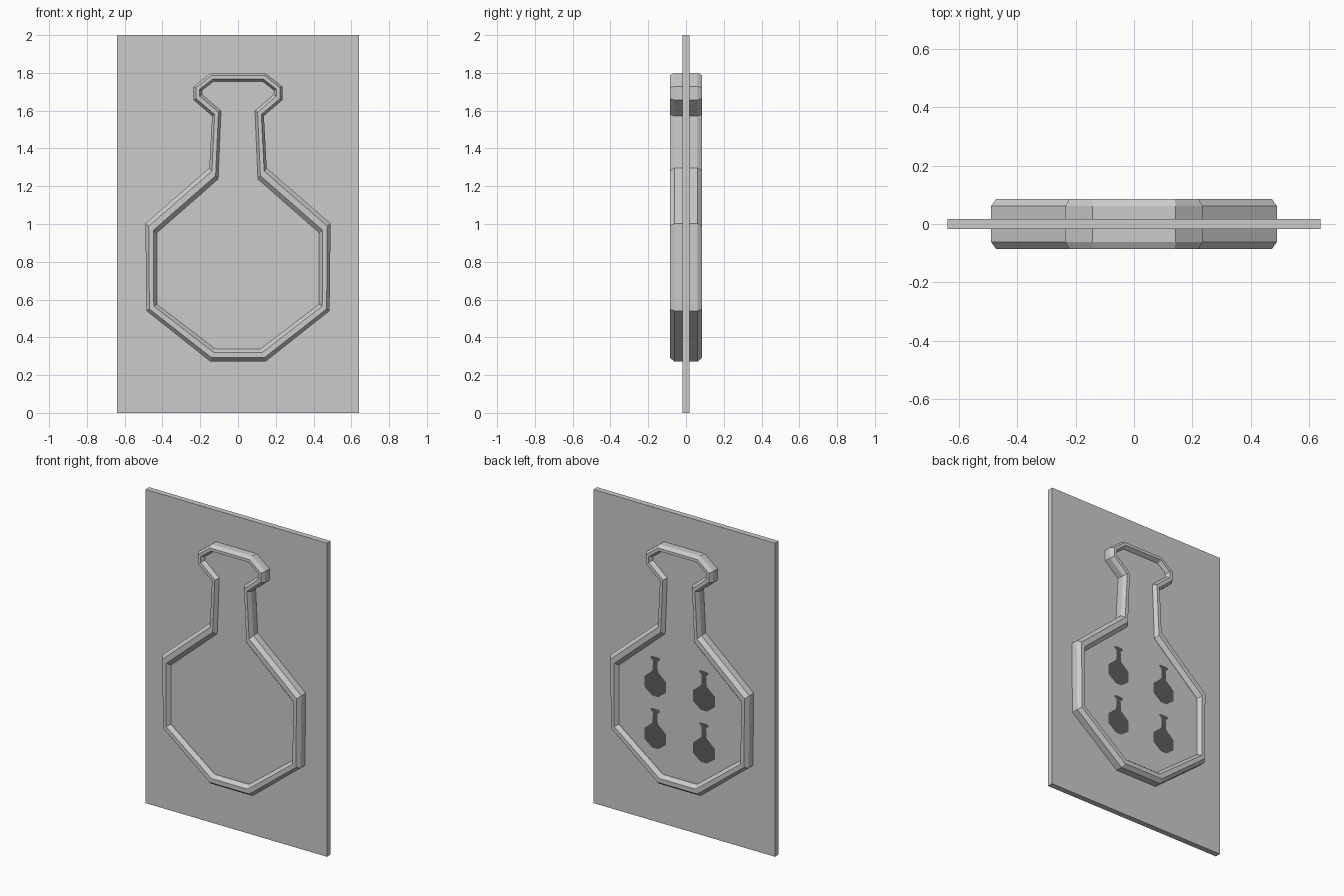
import bpy, bmesh
from mathutils import Vector

cube = bpy.data.objects.get("Cube")
if cube:
    bpy.data.objects.remove(cube, do_unlink=True)


def make_material(name, value):
    mat = bpy.data.materials.new(name)
    mat.use_nodes = True
    colour = (value, value, value, 1)
    mat.diffuse_color = colour
    mat.node_tree.nodes["Principled BSDF"].inputs["Base Color"].default_value = colour
    return mat


def finish(name, bm, mat):
    mesh = bpy.data.meshes.new(name)
    bm.to_mesh(mesh)
    bm.free()
    mesh.materials.append(mat)
    obj = bpy.data.objects.new(name, mesh)
    bpy.context.collection.objects.link(obj)
    return obj


def mirrored(half):
    """Closed counterclockwise loop from its right half, listed bottom to top."""
    return [Vector(p) for p in half] + [Vector((-x, z)) for x, z in reversed(half)]


def flat_face(bm, points, y):
    """Flat face at depth y, turned towards the back."""
    face = bm.faces.new([bm.verts.new((p.x, y, p.y)) for p in points])
    face.normal_update()
    if face.normal.y < 0:
        face.normal_flip()
    return face


light_grey = make_material("light grey", 0.6)
dark_grey = make_material("dark grey", 0.11)

# Flask contours: outer and inner edge of the raised rim
outer = mirrored([(0.148, 0.273), (0.485, 0.54), (0.49, 1.003), (0.152, 1.297),
                  (0.137, 1.572), (0.235, 1.656), (0.235, 1.728), (0.143, 1.8)])
inner = mirrored([(0.12, 0.339), (0.43, 0.575), (0.43, 0.953), (0.105, 1.238),
                  (0.09, 1.599), (0.19, 1.685), (0.19, 1.708), (0.13, 1.755)])

# Backing board
bm = bmesh.new()
bmesh.ops.create_cube(bm, size=1)
bmesh.ops.scale(bm, vec=(1.28, 0.036, 2), verts=bm.verts)
bmesh.ops.translate(bm, vec=(0, 0, 1), verts=bm.verts)
finish("backing_board", bm, light_grey)

# Flask rim: chamfered section swept round the contour, through the board
DEPTH, BEVEL = 0.086, 0.024
section = [(0, DEPTH - BEVEL), (0.29, DEPTH), (0.71, DEPTH), (1, DEPTH - BEVEL)]
section += [(t, -y) for t, y in reversed(section)]
bm = bmesh.new()
rings = []
for a, b in zip(outer, inner):
    corners = [(a.lerp(b, t), y) for t, y in section]
    rings.append([bm.verts.new((q.x, y, q.y)) for q, y in corners])
for i, ring in enumerate(rings):
    prev = rings[i - 1]
    for j in range(len(ring)):
        bm.faces.new((prev[j - 1], prev[j], ring[j], ring[j - 1]))
bmesh.ops.recalc_face_normals(bm, faces=bm.faces)
finish("flask_rim", bm, light_grey)

# Raised flask body filling the rim on both sides of the board
BODY = 0.06
bm = bmesh.new()
back = flat_face(bm, inner, BODY)
extruded = bmesh.ops.extrude_face_region(bm, geom=[back], use_keep_orig=True)
moved = [v for v in extruded["geom"] if isinstance(v, bmesh.types.BMVert)]
bmesh.ops.translate(bm, vec=(0, -2 * BODY, 0), verts=moved)
bmesh.ops.recalc_face_normals(bm, faces=bm.faces)
finish("flask_body", bm, light_grey)

# Four small flat flasks on the back of the body
SCALE = 0.178
outline = [(p - Vector((0, 1.047))) * SCALE for p in inner]
for side, x in (("left", 0.172), ("right", -0.172)):
    for level, z in (("upper", 0.95), ("lower", 0.618)):
        bm = bmesh.new()
        flat_face(bm, [q + Vector((x, z)) for q in outline], BODY + 0.005)
        finish(f"small_flask_{level}_{side}", bm, dark_grey)
